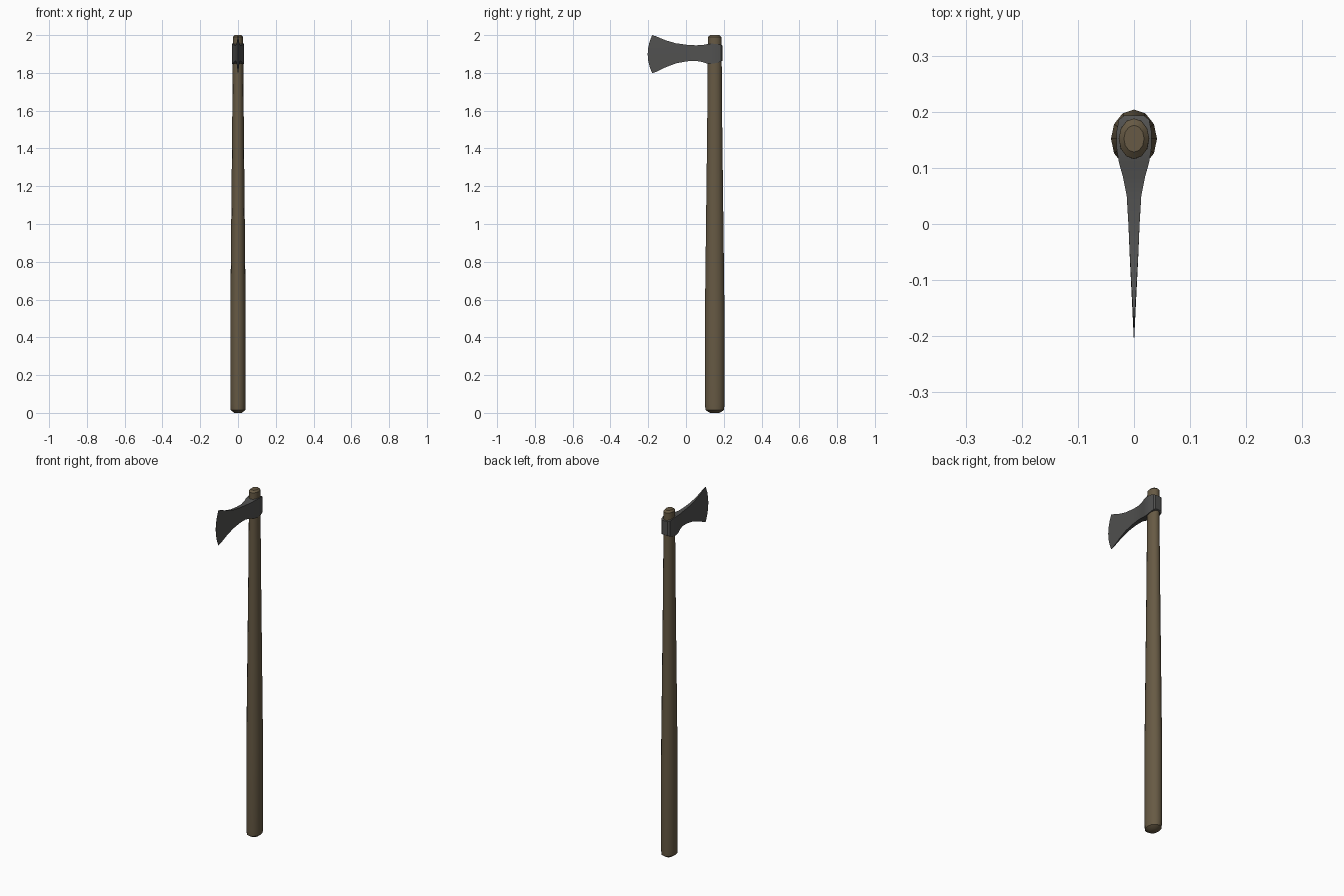
import bpy, bmesh, math

cube = bpy.data.objects.get("Cube")
if cube:
    bpy.data.objects.remove(cube, do_unlink=True)


def material(name, rgb):
    m = bpy.data.materials.new(name)
    m.use_nodes = True
    m.diffuse_color = (*rgb, 1)
    m.node_tree.nodes["Principled BSDF"].inputs["Base Color"].default_value = (*rgb, 1)
    return m


def loft(name, rings, mat, angle):
    """Skin a row of equal-sized point rings and cap both ends."""
    bm = bmesh.new()
    rows = [[bm.verts.new(p) for p in ring] for ring in rings]
    n = len(rows[0])
    for a, b in zip(rows, rows[1:]):
        for i in range(n):
            j = (i + 1) % n
            bm.faces.new((a[i], a[j], b[j], b[i]))
    bm.faces.new(rows[0])
    bm.faces.new(rows[-1])
    bmesh.ops.recalc_face_normals(bm, faces=bm.faces)
    mesh = bpy.data.meshes.new(name)
    bm.to_mesh(mesh)
    bm.free()
    mesh.materials.append(mat)
    obj = bpy.data.objects.new(name, mesh)
    bpy.context.collection.objects.link(obj)
    bpy.ops.object.select_all(action='DESELECT')
    obj.select_set(True)
    bpy.context.view_layer.objects.active = obj
    bpy.ops.object.shade_smooth_by_angle(angle=math.radians(angle))
    return obj


wood = material("brown wood", (0.135, 0.102, 0.058))
iron = material("dark iron", (0.082, 0.082, 0.08))

# Handle: tapered oval shaft with softly domed ends
HANDLE_Y, SIDES = 0.152, 12


def oval(z, rx, ry):
    turns = [2 * math.pi * i / SIDES for i in range(SIDES)]
    return [(rx * math.cos(t), HANDLE_Y + ry * math.sin(t), z) for t in turns]


shaft = [(0, .02, .025), (.015, .039, .049), (.05, .041, .052), (.5, .041, .052),
         (1, .036, .046), (1.5, .031, .040), (1.99, .027, .036), (2, .018, .024)]
loft("handle", [oval(*s) for s in shaft], wood, 40)

# Axe head: stations from the back of the eye to the cutting edge
# (y at middle, half thickness, bottom z, top z, forward bulge)
stations = [(.193, .018, 1.865, 1.945, 0), (.186, .027, 1.86, 1.948, 0),
            (.165, .031, 1.853, 1.953, 0), (.135, .031, 1.848, 1.955, 0),
            (.11, .027, 1.85, 1.952, 0), (.085, .020, 1.858, 1.947, 0),
            (.05, .013, 1.864, 1.946, 0), (0, .010, 1.861, 1.949, .002),
            (-.06, .0075, 1.850, 1.957, .005), (-.12, .0045, 1.829, 1.973, .011),
            (-.175, .0018, 1.806, 1.993, .018), (-.203, .0004, 1.798, 2.0, .024)]
STEPS = 6


def head_ring(y, half, low, high, bulge):
    side = []
    for i in range(STEPS + 1):
        t = i / STEPS
        side.append((half, y + bulge * (2 * t - 1) ** 2, low + (high - low) * t))
    return side + [(-x, yy, z) for x, yy, z in reversed(side)]


loft("axe_head", [head_ring(*s) for s in stations], iron, 35)
